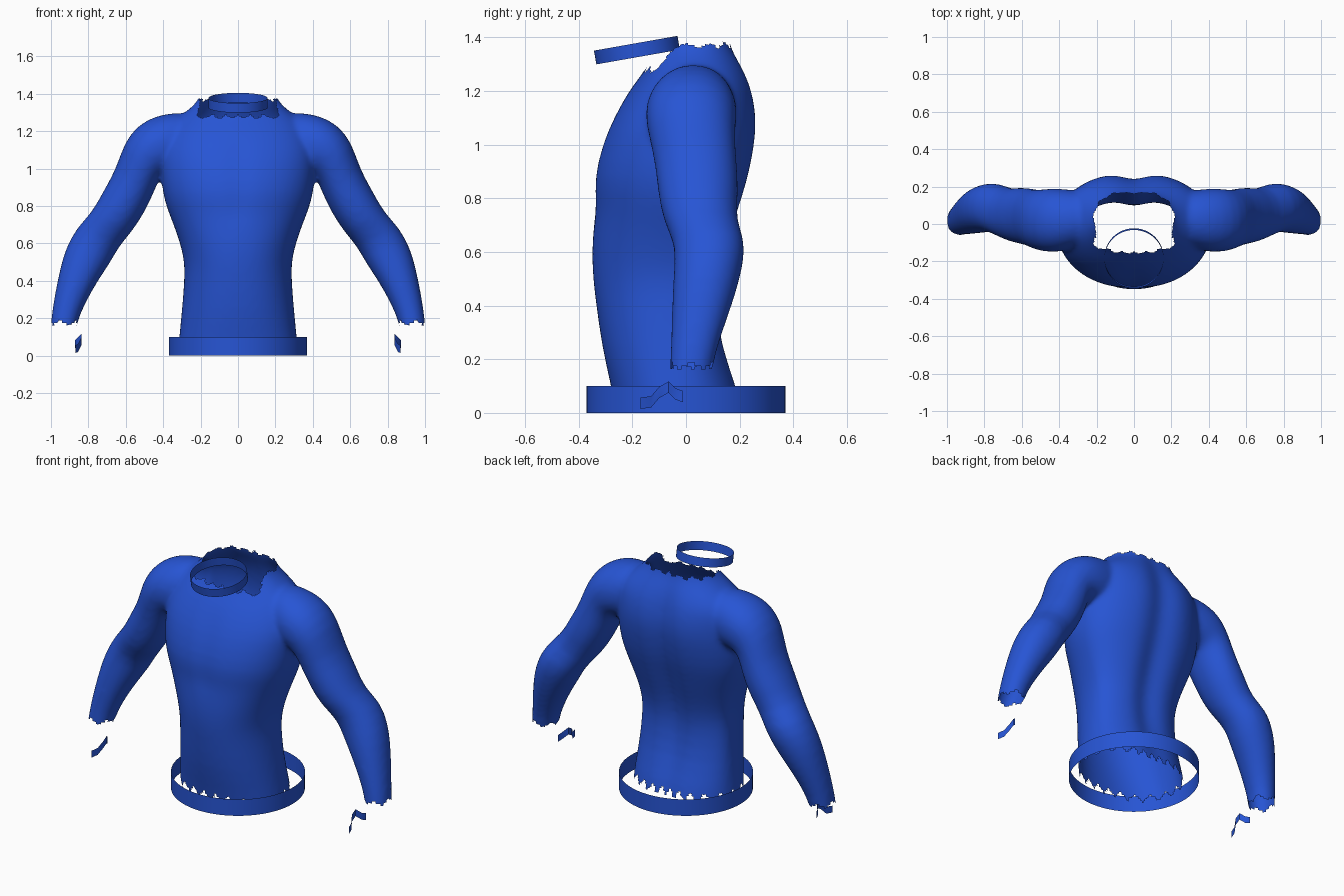
import bpy, bmesh, math
from mathutils import Vector, Matrix

cube = bpy.data.objects.get("Cube")
if cube:
    bpy.data.objects.remove(cube, do_unlink=True)

blue = bpy.data.materials.new("royal_blue")
blue.use_nodes = True
COLOUR = (0.02, 0.09, 0.66, 1)
blue.diffuse_color = COLOUR
blue.node_tree.nodes["Principled BSDF"].inputs["Base Color"].default_value = COLOUR


def make_object(name, bm, angle=40):
    mesh = bpy.data.meshes.new(name)
    bm.to_mesh(mesh)
    bm.free()
    obj = bpy.data.objects.new(name, mesh)
    bpy.context.collection.objects.link(obj)
    mesh.materials.clear()
    mesh.materials.append(blue)
    bpy.ops.object.select_all(action="DESELECT")
    obj.select_set(True)
    bpy.context.view_layer.objects.active = obj
    bpy.ops.object.shade_smooth_by_angle(angle=math.radians(angle))
    return obj


def loft(bm, rings):
    """Closed tube through a list of point rings."""
    rows = [[bm.verts.new(p) for p in ring] for ring in rings]
    n = len(rows[0])
    for a, b in zip(rows, rows[1:]):
        for i in range(n):
            j = (i + 1) % n
            bm.faces.new((a[i], a[j], b[j], b[i]))
    bm.faces.new(rows[0])
    bm.faces.new(rows[-1])


def power(v, p):
    return math.copysign(abs(v) ** p, v)


def zigzag(t):
    return abs((t % 1) * 2 - 1) - 0.5


SIDES = 40
ANGLES = [math.tau * i / SIDES for i in range(SIDES)]

# Torso stations: height, half width, front y, back y, spine groove depth
TORSO = [
    (-.10, .33, -.25, .23, .01), (.00, .325, -.26, .22, .015),
    (.10, .315, -.28, .20, .02), (.25, .30, -.315, .145, .03),
    (.40, .288, -.335, .125, .035), (.50, .286, -.348, .13, .035),
    (.60, .31, -.352, .155, .04), (.70, .345, -.345, .19, .045),
    (.78, .378, -.340, .215, .045), (.87, .405, -.350, .245, .045),
    (1.0, .415, -.318, .272, .045), (1.1, .41, -.275, .28, .045),
    (1.2, .385, -.215, .26, .04), (1.26, .34, -.165, .235, .03),
    (1.31, .27, -.135, .21, .025), (1.36, .215, -.115, .18, .02),
    (1.42, .19, -.105, .17, .02), (1.52, .18, -.10, .17, .02),
]


def torso_ring(z, half, front, back, groove):
    mid = -.03 if z < 1.2 else .02
    ring = []
    for a in ANGLES:
        x = half * power(math.cos(a), .92)
        s = math.sin(a)
        if s < 0:
            y = mid + (mid - front) * power(s, .9)
            if .75 < z < 1.2:
                y += .012 * math.exp(-(x / .04) ** 2)
        else:
            y = mid + (back - mid) * power(s, .85)
            y -= groove * math.exp(-(x / .07) ** 2)
        ring.append((x, y, z))
    return ring


# Arm stations: outer x, outer z, inner x, inner z, front y, back y
ARM = [
    (.24, 1.30, .22, 1.0, -.10, .17), (.34, 1.30, .30, .98, -.13, .18),
    (.43, 1.285, .36, .97, -.15, .19), (.53, 1.24, .39, .97, -.15, .19),
    (.61, 1.14, .42, .95, -.14, .18), (.65, 1.0, .455, .86, -.115, .19),
    (.72, .88, .50, .765, -.105, .197), (.78, .765, .565, .665, -.085, .185),
    (.86, .69, .64, .58, -.04, .225), (.925, .57, .68, .50, -.045, .21),
    (.955, .45, .75, .40, -.052, .18), (.985, .30, .82, .275, -.055, .13),
    (1.0, .19, .865, .17, -.06, .10), (1.015, .04, .88, .03, -.07, .08),
]


def arm_ring(side, xo, zo, xi, zi, front, back):
    mid = Vector(((xo + xi) / 2, (front + back) / 2, (zo + zi) / 2))
    across = Vector(((xo - xi) / 2, 0, (zo - zi) / 2))
    depth = Vector((0, (back - front) / 2, 0))
    ring = []
    for a in ANGLES:
        p = mid + across * power(math.cos(a), .95) + depth * power(math.sin(a), .95)
        ring.append((p.x * side, p.y, p.z))
    return ring


# Blend torso and arms into one skin
bm = bmesh.new()
loft(bm, [torso_ring(*s) for s in TORSO])
for side in (1, -1):
    loft(bm, [arm_ring(side, *s) for s in ARM])
bmesh.ops.recalc_face_normals(bm, faces=bm.faces)
solid = make_object("body_solid", bm)
for m in list(solid.modifiers):
    solid.modifiers.remove(m)
sub = solid.modifiers.new("round", "SUBSURF")
sub.levels = 1
remesh = solid.modifiers.new("merge", "REMESH")
remesh.mode = "VOXEL"
remesh.voxel_size = .013
smooth = solid.modifiers.new("soften", "SMOOTH")
smooth.factor = .5
smooth.iterations = 14
bpy.context.view_layer.update()
graph = bpy.context.evaluated_depsgraph_get()
skin = bpy.data.meshes.new_from_object(solid.evaluated_get(graph))
bm = bmesh.new()
bm.from_mesh(skin)
bpy.data.objects.remove(solid, do_unlink=True)
bpy.data.meshes.remove(skin)


def is_open(c):
    """Ragged openings at the hem, the wrists and the neck."""
    turn = math.atan2(c.y, c.x) / math.tau
    if abs(c.x) < .5:
        if c.z < .05 + .05 * zigzag(turn * 22):
            return True
        rim = 1.37 - .09 * min(1, max(0, (-.04 - c.y) / .06))
        return c.z > rim + .02 * zigzag(turn * 16)
    around = math.atan2(c.y - .02, abs(c.x) - .93) / math.tau
    return c.z < .175 + .025 * zigzag(around * 5)


cut = [f for f in bm.faces if is_open(f.calc_center_median())]
bmesh.ops.delete(bm, geom=cut, context="FACES")
make_object("torso_shirt", bm, 60)


# Open bands at the waist and the neck
def band(name, radius, height, matrix):
    bm = bmesh.new()
    bmesh.ops.create_cone(bm, cap_ends=False, segments=64, radius1=radius,
                          radius2=radius, depth=height, matrix=matrix)
    make_object(name, bm)


band("waist_band", .37, .1, Matrix.Translation((0, 0, .05)))
band("collar_band", .158, .052,
     Matrix.Translation((0, -.183, 1.352)) @ Matrix.Rotation(math.radians(10), 4, "X"))

# Torn cuff strips below the wrists
STRIP = [(.868, -.17, .035), (.855, -.13, .04), (.838, -.10, .075),
         (.838, -.065, .095), (.862, -.04, .07), (.872, -.012, .06)]
for name, side in (("left_cuff_strip", 1), ("right_cuff_strip", -1)):
    bm = bmesh.new()
    pairs = [[bm.verts.new((x * side, y, z + dz)) for dz in (-.02, .022)]
             for x, y, z in STRIP]
    for a, b in zip(pairs, pairs[1:]):
        bm.faces.new((a[0], b[0], b[1], a[1]))
    make_object(name, bm)
